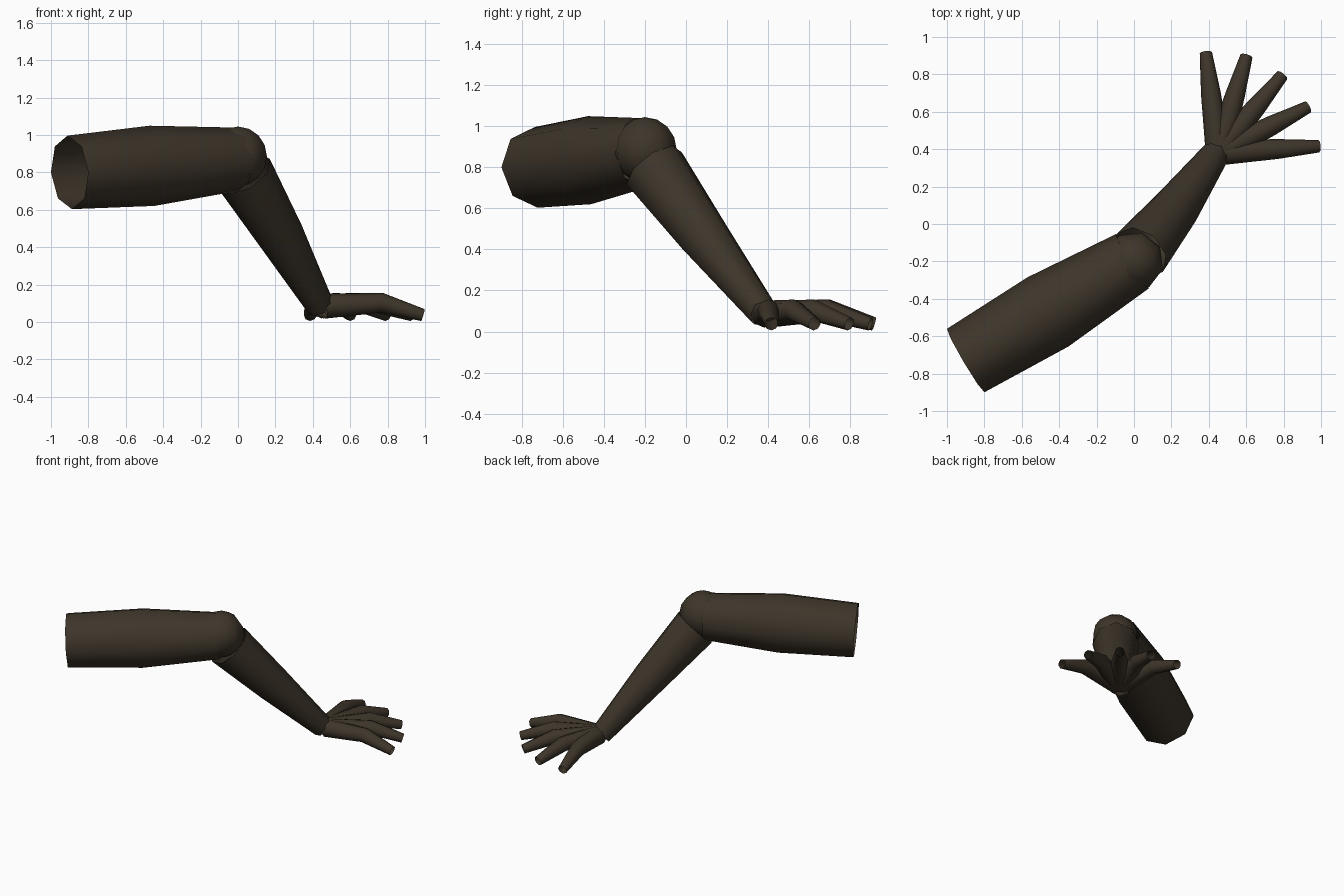
import bpy, bmesh, math
from mathutils import Vector, Matrix

cube = bpy.data.objects.get("Cube")
if cube:
    bpy.data.objects.remove(cube, do_unlink=True)

SIDES = 8
skin = bpy.data.materials.new("dark_brown")
skin.use_nodes = True
COLOUR = (0.048, 0.036, 0.023, 1)
skin.diffuse_color = COLOUR
skin.node_tree.nodes["Principled BSDF"].inputs["Base Color"].default_value = COLOUR


def finish(name, bm):
    for face in bm.faces:
        face.smooth = True
    mesh = bpy.data.meshes.new(name)
    bm.to_mesh(mesh)
    bm.free()
    mesh.materials.append(skin)
    obj = bpy.data.objects.new(name, mesh)
    bpy.context.collection.objects.link(obj)
    return obj


def tube(name, points, radii):
    """Open eight-sided tube along a short path, one radius per point."""
    pts = [Vector(p) for p in points]
    bm = bmesh.new()
    rings = []
    for i, (p, r) in enumerate(zip(pts, radii)):
        axis = (pts[min(i + 1, len(pts) - 1)] - pts[max(i - 1, 0)]).normalized()
        side = axis.cross(Vector((0, 0, 1))).normalized()
        up = side.cross(axis)
        angles = [math.tau * k / SIDES for k in range(SIDES)]
        rings.append([bm.verts.new(p + r * (side * math.cos(a) + up * math.sin(a)))
                      for a in angles])
    for a, b in zip(rings, rings[1:]):
        for k in range(SIDES):
            n = (k + 1) % SIDES
            bm.faces.new((a[k], a[n], b[n], b[k]))
    bmesh.ops.recalc_face_normals(bm, faces=bm.faces[:])
    return finish(name, bm)


# Arm segments, open at the shoulder
tube("upper_arm", [(-0.9, -0.73, 0.8), (-0.46, -0.47, 0.835), (-0.01, -0.2, 0.87)],
     [0.197, 0.215, 0.17])
tube("forearm", [(0.03, -0.155, 0.795), (0.23, 0.09, 0.46), (0.44, 0.38, 0.085)],
     [0.16, 0.125, 0.075])

# Elbow ball
bm = bmesh.new()
bmesh.ops.create_uvsphere(bm, u_segments=SIDES, v_segments=SIDES, radius=0.16)
turn = Matrix.Rotation(math.radians(30), 4, "Z")
bmesh.ops.transform(bm, matrix=Matrix.Translation((0, -0.2, 0.885)) @ turn, verts=bm.verts[:])
finish("elbow", bm)

# Five fingers fanned from the wrist, each bent down at the knuckle
WRIST = Vector((0.45, 0.38, 0))
names = ("outer_finger", "second_finger", "middle_finger", "fourth_finger", "inner_finger")
for i, name in enumerate(names):
    a = math.radians(97 - 23.3 * i)
    out = Vector((math.cos(a), math.sin(a), 0))
    path = [WRIST + out * d + Vector((0, 0, z))
            for d, z in ((0.02, 0.085), (0.32, 0.103), (0.54, 0.037))]
    tube(name, path, [0.066, 0.053, 0.033])
